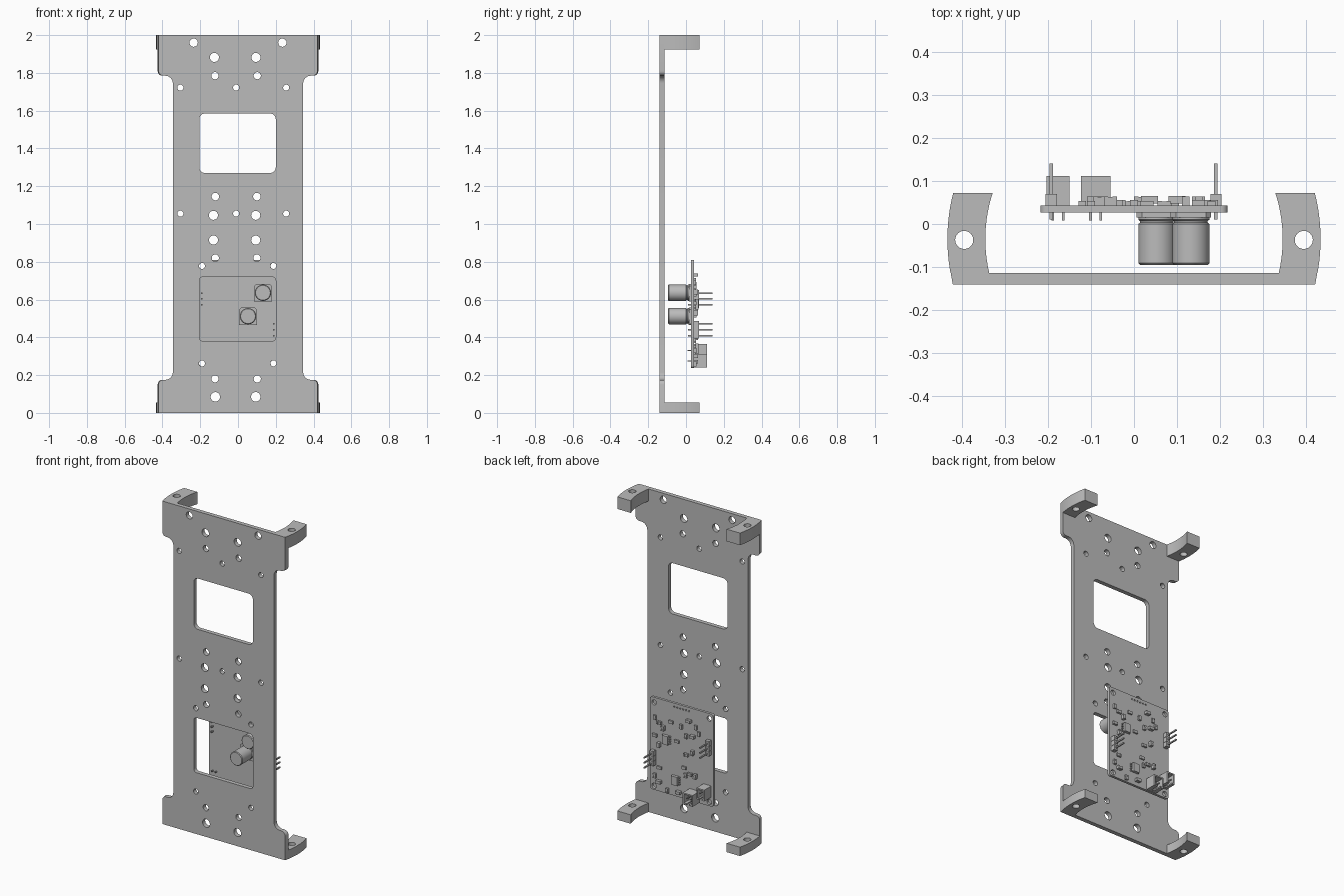
import bpy, bmesh
from math import sin, cos, pi, sqrt, asin, copysign
from mathutils import Matrix, Vector

cube = bpy.data.objects.get("Cube")
if cube:
    bpy.data.objects.remove(cube, do_unlink=True)

grey = bpy.data.materials.new("neutral_grey")
grey.use_nodes = True
grey.diffuse_color = (0.5, 0.5, 0.5, 1)
grey.node_tree.nodes["Principled BSDF"].inputs["Base Color"].default_value = (0.5, 0.5, 0.5, 1)
parts = []


def finish(name, bm):
    bmesh.ops.remove_doubles(bm, verts=bm.verts, dist=1e-5)
    bmesh.ops.recalc_face_normals(bm, faces=bm.faces)
    mesh = bpy.data.meshes.new(name)
    bm.to_mesh(mesh)
    bm.free()
    mesh.materials.append(grey)
    ob = bpy.data.objects.new(name, mesh)
    bpy.context.collection.objects.link(ob)
    parts.append(ob)
    return ob


def circle(x, y, r, n=24):
    return [(x + r * cos(2 * pi * i / n), y + r * sin(2 * pi * i / n)) for i in range(n)]


def rounded(corners, steps=6):
    """Outline of right-angled corners (x, y, radius) with fillets."""
    out = []
    for i, (x, y, r) in enumerate(corners):
        p = Vector((x, y))
        if r == 0:
            out.append((x, y))
            continue
        u = (Vector(corners[i - 1][:2]) - p).normalized()
        v = (Vector(corners[(i + 1) % len(corners)][:2]) - p).normalized()
        for s in range(steps + 1):
            t = pi / 2 * s / steps
            out.append(tuple(p + r * (u + v) - r * (u * sin(t) + v * cos(t))))
    return out


def rect(x0, x1, y0, y1, r):
    return rounded([(x0, y0, r), (x1, y0, r), (x1, y1, r), (x0, y1, r)])


def slab(name, loops, lo, hi, upright=True, shape=None):
    """Extrude an outline with holes, along y if upright, else along z."""
    cu = bpy.data.curves.new(name, 'CURVE')
    cu.dimensions = '2D'
    cu.fill_mode = 'BOTH'
    cu.extrude = (hi - lo) / 2
    for loop in loops:
        sp = cu.splines.new('POLY')
        sp.points.add(len(loop) - 1)
        for pt, (x, y) in zip(sp.points, loop):
            pt.co = (x, y, 0, 1)
        sp.use_cyclic_u = True
    tmp = bpy.data.objects.new(name + "_curve", cu)
    bpy.context.collection.objects.link(tmp)
    mesh = bpy.data.meshes.new_from_object(
        tmp.evaluated_get(bpy.context.evaluated_depsgraph_get()))
    bm = bmesh.new()
    bm.from_mesh(mesh)
    bpy.data.objects.remove(tmp, do_unlink=True)
    bpy.data.curves.remove(cu)
    bpy.data.meshes.remove(mesh)
    mid = (lo + hi) / 2
    for v in bm.verts:
        x, y, z = v.co
        v.co = (x, mid - z, y) if upright else (x, y, mid + z)
        if shape:
            shape(v)
    return finish(name, bm)


def boxes(name, items):
    """One object from boxes given as (x0, x1, y0, y1, z0, z1)."""
    bm = bmesh.new()
    for x0, x1, y0, y1, z0, z1 in items:
        m = Matrix.Translation(((x0 + x1) / 2, (y0 + y1) / 2, (z0 + z1) / 2))
        m = m @ Matrix.Diagonal((x1 - x0, y1 - y0, z1 - z0, 1))
        bmesh.ops.create_cube(bm, size=1, matrix=m)
    return finish(name, bm)


def lathe(name, profile, x, z):
    """Turn (radius, y) points about a y axis."""
    bm = bmesh.new()
    vs = [bm.verts.new((x + r, y, z)) for r, y in profile]
    es = [bm.edges.new(e) for e in zip(vs, vs[1:])]
    bmesh.ops.spin(bm, geom=vs + es, cent=(x, 0, z), axis=(0, 1, 0),
                   angle=2 * pi, steps=40, use_duplicate=False)
    return finish(name, bm)


# Back plate: wide ends, narrow waist, two windows and drilled holes
R_OUT, R_IN, CY = 0.433, 0.345, -0.035
Y0, Y1, Y2 = -0.14, -0.114, 0.072
edge = [(0.42, 0, 0), (0.42, 0.175, 0.025), (0.345, 0.175, 0.04),
        (0.345, 1.785, 0.04), (0.42, 1.785, 0.025), (0.42, 2, 0)]
outline = rounded(edge + [(-x, z, r) for x, z, r in reversed(edge)])
loops = [outline, rect(-0.205, 0.2, 1.27, 1.585, 0.03), rect(-0.205, 0.2, 0.38, 0.72, 0.02)]
pairs = [(-0.015, 0.11, 1.882, 0.024), (-0.01, 0.112, 1.785, 0.019),
         (-0.01, 0.11, 1.145, 0.02), (-0.018, 0.112, 1.046, 0.024),
         (-0.018, 0.112, 0.915, 0.024), (-0.01, 0.11, 0.82, 0.019),
         (-0.01, 0.112, 0.18, 0.019), (-0.013, 0.107, 0.085, 0.025),
         (0, 0.235, 1.96, 0.022), (-0.002, 0.189, 0.778, 0.016),
         (-0.002, 0.189, 0.262, 0.016)]
for mid, half, z, r in pairs:
    loops += [circle(mid + s * half, z, r) for s in (-1, 1)]
for z in (1.722, 1.055):
    loops += [circle(x, z, 0.016) for x in (-0.305, -0.01, 0.255)]


def bow(v):
    # the side edges of the wide ends follow the outer arc
    if abs(v.co.x) > 0.39:
        v.co.x += copysign(sqrt(R_OUT ** 2 - (v.co.y - CY) ** 2) - 0.4205, v.co.x)


slab("back_plate", loops, Y0, Y1, shape=bow)


# Curved corner lugs, each with a vertical hole
def arc(r, y0, y1, side, n=12):
    a, b = asin((y0 - CY) / r), asin((y1 - CY) / r)
    ts = [a + (b - a) * i / n for i in range(n + 1)]
    return [(side * r * cos(t), CY + r * sin(t)) for t in ts]


for end, z0, z1 in (("lower", 0, 0.055), ("upper", 1.925, 2)):
    for label, s in (("left", 1), ("right", -1)):
        shape = arc(R_OUT, Y1, Y2, s) + arc(R_IN, Y2, Y1, s)
        slab(f"{end}_{label}_lug", [shape, circle(s * 0.394, -0.037, 0.021)], z0, z1, upright=False)

# Circuit board with corner holes and a row of small vias
B0, B1 = 0.027, 0.043
board = [rect(-0.217, 0.217, 0.237, 0.81, 0.015)]
board += [circle(x, z, 0.016) for x in (-0.19, 0.188) for z in (0.262, 0.778)]
board += [circle(-0.05 + 0.02 * i, 0.787, 0.005, 10) for i in range(6)]
slab("circuit_board", board, B0, B1)

# Capacitors on the front of the board
can = [(0, -0.095), (0.039, -0.095), (0.043, -0.091), (0.043, 0), (0.039, 0.003),
       (0.039, 0.007), (0.043, 0.01), (0.043, 0.016), (0, 0.016)]
for name, x, z in (("upper", 0.132, 0.636), ("lower", 0.053, 0.512)):
    lathe(name + "_capacitor", can, x, z)
    h, c = 0.047, 0.012
    base = [(x - h, z - h), (x + h, z - h), (x + h, z + h - c), (x + h - c, z + h),
            (x - h + c, z + h), (x - h, z + h - c)]
    slab(name + "_capacitor_base", [base], 0.015, B0)

# Pin headers
for name, x, zc in (("right", -0.192, 0.603), ("left", 0.19, 0.44)):
    zs = [zc + d for d in (-0.031, 0, 0.031)]
    boxes(name + "_header", [(x - 0.013, x + 0.013, B1, 0.07, z - 0.0145, z + 0.0145) for z in zs]
          + [(x - 0.008, x + 0.008, B1, 0.068, z - 0.0155, z + 0.0155) for z in zs])
    boxes(name + "_header_pins",
          [(x - 0.004, x + 0.004, 0.01, 0.14, z - 0.004, z + 0.004) for z in zs])


# Shrouded sockets: floor, walls with a slot, and contacts
def socket(name, x0, x1, z0, z1, top=0.111, w=0.008):
    xm, zm = (x0 + x1) / 2, (z0 + z1) / 2
    walls = [(x0, x1, B1, 0.06, z0, z1), (x0, x1, B1, top, z1 - w, z1),
             (x0, x0 + w, B1, top, z0, z1), (x1 - w, x1, B1, top, z0, z1),
             (x0, xm - 0.008, B1, top, z0, z0 + w), (xm + 0.008, x1, B1, top, z0, z0 + w)]
    boxes(name, walls)
    boxes(name + "_contacts", [(xm + d - 0.003, xm + d + 0.003, 0.008, 0.1, zm - 0.003, zm + 0.003)
                               for d in (-0.012, 0.012)])


socket("corner_socket", -0.203, -0.15, 0.295, 0.365)
socket("bottom_socket", -0.123, -0.055, 0.24, 0.31)

# Leaded chips
for name, x, z in (("upper", 0.1, 0.575), ("lower", 0.036, 0.34)):
    boxes(name + "_chip", [(x - 0.02, x + 0.02, B1 + 0.004, 0.065, z - 0.027, z + 0.027)])
    legs = []
    for i in range(4):
        zl = z - 0.021 + 0.014 * i
        for s in (-1, 1):
            a, b = sorted((x + s * 0.019, x + s * 0.029))
            legs.append((a, b, B1, 0.052, zl - 0.003, zl + 0.003))
    boxes(name + "_chip_legs", legs)

# Small surface parts, alternately lying and standing, with end caps
spots = [(.18, .69), (.15, .665), (.12, .64), (.07, .69), (0, .68), (-.055, .73), (-.1, .7),
         (.18, .58), (.15, .53), (.03, .58), (-.035, .63), (-.08, .64), (-.12, .665),
         (-.035, .515), (-.08, .54), (.15, .385), (.18, .33), (.15, .3), (-.03, .385),
         (-.06, .4), (-.1, .4), (-.02, .43), (.095, .26), (.015, .27)]
small = []
for i, (x, z) in enumerate(spots):
    a, b = (0.014, 0.008) if i % 2 else (0.008, 0.013)
    h = B1 + (0.009, 0.012, 0.02)[i % 3]
    small.append((x - a, x + a, B1, h, z - b, z + b))
    c, d = (0.005, b + 0.001) if i % 2 else (a + 0.001, 0.004)
    for s in (-1, 1):
        ex, ez = (x + s * (a - 0.004), z) if i % 2 else (x, z + s * (b - 0.003))
        small.append((ex - c, ex + c, B1, h + 0.001, ez - d, ez + d))
boxes("surface_components", small)

# Smooth round walls, keep edges sharp
bpy.ops.object.select_all(action='DESELECT')
for ob in parts:
    ob.select_set(True)
bpy.context.view_layer.objects.active = parts[0]
bpy.ops.object.shade_smooth_by_angle(angle=pi / 6)
